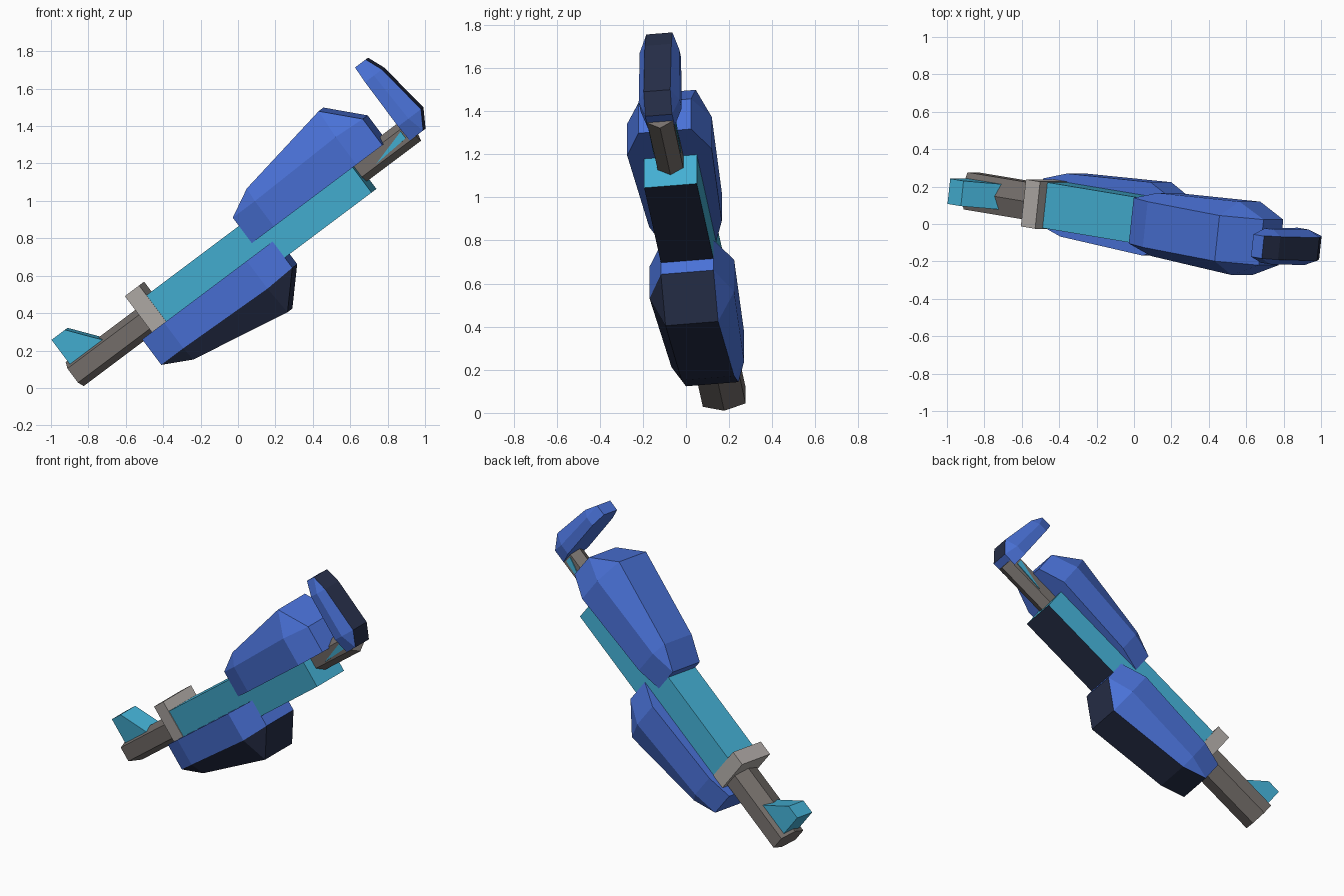
import bpy, bmesh, math
from mathutils import Vector

if "Cube" in bpy.data.objects:
    bpy.data.objects.remove(bpy.data.objects["Cube"])

# Tilted frame: u along the long axis, v sideways, h across the thickness
SW, CW = math.sin(math.radians(7.6)), math.cos(math.radians(7.6))


def P(u, v, h):
    s = CW * u + SW * v
    return Vector((0.8 * s - 0.6 * h, 0.09 - SW * u + CW * v, 0.6 * s + 0.8 * h))


def material(name, rgb):
    m = bpy.data.materials.new(name)
    lin = [((c / 255 + 0.055) / 1.055) ** 2.4 for c in rgb]
    m.diffuse_color = (*lin, 1)
    m.use_nodes = True
    m.node_tree.nodes["Principled BSDF"].inputs["Base Color"].default_value = m.diffuse_color
    return m


TEAL = material("teal", (68, 176, 212))
BLUE = material("blue", (74, 114, 216))
NAVY = material("navy", (38, 46, 72))
DARK = material("dark grey", (118, 112, 108))
LIGHT = material("light grey", (178, 172, 168))


def finish(name, bm, mats):
    bmesh.ops.remove_doubles(bm, verts=bm.verts, dist=0.0005)
    bmesh.ops.recalc_face_normals(bm, faces=bm.faces)
    me = bpy.data.meshes.new(name)
    bm.to_mesh(me)
    bm.free()
    for m in mats:
        me.materials.append(m)
    ob = bpy.data.objects.new(name, me)
    bpy.context.collection.objects.link(ob)
    return ob


def loft(name, rings, mats, paint=()):
    """Skin closed rings of points; ring sides listed in paint get material 1."""
    bm = bmesh.new()
    vr = [[bm.verts.new(p) for p in r] for r in rings]
    n = len(vr[0])
    for a, b in zip(vr, vr[1:]):
        for j in range(n):
            k = (j + 1) % n
            f = bm.faces.new((a[j], a[k], b[k], b[j]))
            f.material_index = 1 if j in paint else 0
    bm.faces.new(vr[0])
    bm.faces.new(vr[-1])
    return finish(name, bm, mats)


def side_prism(name, pts, v0, v1, mats, paint=()):
    """Outline in (u, h) extruded sideways."""
    return loft(name, [[P(u, v, h) for u, h in pts] for v in (v0, v1)], mats, paint)


def hex_bar(name, u0, u1, hc, half, wall, ridge, mat):
    sec = [(0, ridge), (half, wall), (half, -wall),
           (0, -ridge), (-half, -wall), (-half, wall)]
    return loft(name, [[P(u, v, hc + h) for v, h in sec] for u in (u0, u1)], [mat])


def pod(name, stations, strip, place, mats, paint=()):
    """Faceted shell: upright walls, bevels, and a flat strip along the ridge."""
    rings = []
    for a, half, wall, top in stations:
        sec = [(-half, 0), (-half, wall), (-strip, top),
               (strip, top), (half, wall), (half, 0)]
        rings.append([place(a, v, d) for v, d in sec])
    return loft(name, rings, mats, paint)


# Main beam, navy underneath
side_prism("main_beam", [(-0.1, 0.407), (1.225, 0.407), (1.225, 0.69), (-0.1, 0.69)],
           -0.123, 0.123, [TEAL, NAVY], (0,))

# Two opposed shells, the lower one flipped and slid back
shell = [(0, 0.123, 0.17, 0.17), (0.155, 0.17, 0.17, 0.25),
         (0.715, 0.198, 0.185, 0.35), (0.88, 0.123, 0.175, 0.175)]
pod("upper_shell", shell, 0.123, lambda a, v, d: P(0.545 + a, v, 0.575 + d), [BLUE])
pod("lower_shell", shell, 0.123, lambda a, v, d: P(-0.24 + a, v, 0.515 - d),
    [BLUE, NAVY], (1, 2))

# Hooked head plate with a navy front strip
head = [(0.507, 0.063, 0.09, 0.09), (0.605, 0.096, 0.07, 0.15),
        (0.9, 0.093, 0.06, 0.11), (0.995, 0.06, 0.072, 0.072)]
pod("head_plate", head, 0.062, lambda a, v, d: P(1.55 + d, v, a), [BLUE, NAVY], (2,))

# Front rod with a small teal inlay
hex_bar("front_rod", 1.15, 1.59, 0.545, 0.06, 0.04, 0.075, DARK)
side_prism("rod_inlay", [(1.33, 0.515), (1.54, 0.53), (1.54, 0.575)],
           -0.065, 0.065, [TEAL])

# Collar, grip and rear foot
side_prism("collar", [(-0.174, 0.512), (-0.078, 0.512), (-0.078, 0.756), (-0.174, 0.756)],
           -0.127, 0.127, [LIGHT])
hex_bar("grip", -0.66, -0.1, 0.583, 0.1, 0.047, 0.08, DARK)
side_prism("rear_foot", [(-0.64, 0.63), (-0.41, 0.63), (-0.44, 0.665), (-0.55, 0.804), (-0.64, 0.804)],
           -0.068, 0.068, [TEAL])
